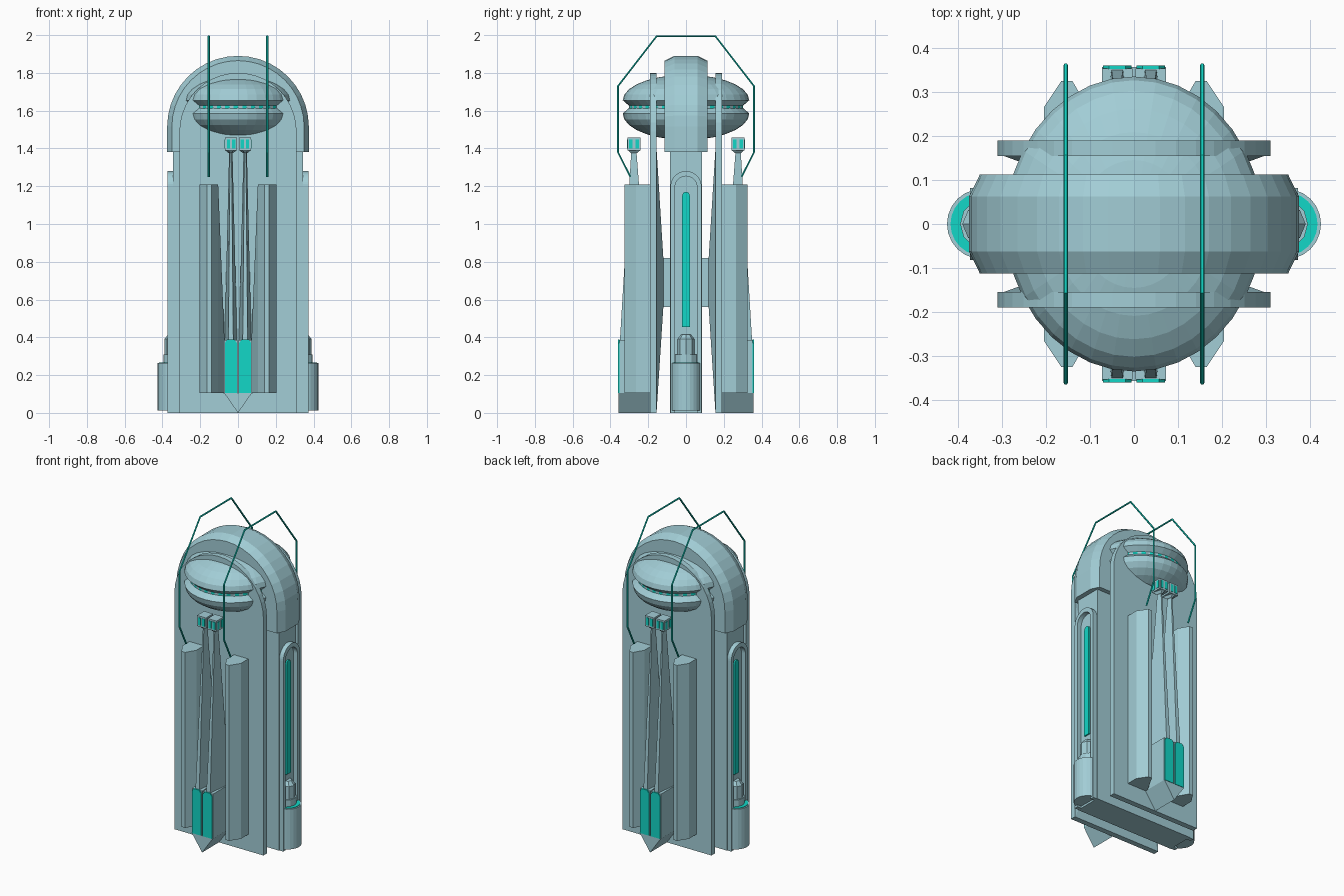
import bpy, bmesh
from math import sin, cos, pi
from mathutils import Vector

cube = bpy.data.objects.get("Cube")
if cube:
    bpy.data.objects.remove(cube, do_unlink=True)


def material(name, rgb):
    m = bpy.data.materials.new(name)
    m.use_nodes = True
    m.diffuse_color = (*rgb, 1)
    m.node_tree.nodes["Principled BSDF"].inputs["Base Color"].default_value = (*rgb, 1)
    return m


STONE = material("pale blue stone", (0.36, 0.61, 0.67))
GLOW = material("bright teal", (0.006, 0.68, 0.57))


def finish(name, bm, mats, mirror):
    bmesh.ops.recalc_face_normals(bm, faces=bm.faces)
    me = bpy.data.meshes.new(name)
    bm.to_mesh(me)
    bm.free()
    for m in mats:
        me.materials.append(m)
    ob = bpy.data.objects.new(name, me)
    bpy.context.collection.objects.link(ob)
    if mirror:
        mod = ob.modifiers.new("mirror", "MIRROR")
        mod.use_axis = tuple(a in mirror for a in "xyz")
        mod.use_mirror_merge = False
    return ob


def loft(name, rings, mat=STONE, mirror="", mats=None, rule=None):
    """Skin a stack of equal-length point rings and cap both ends."""
    bm = bmesh.new()
    vs = [[bm.verts.new(p) for p in r] for r in rings]
    n = len(vs[0])
    for a, b in zip(vs, vs[1:]):
        for i in range(n):
            j = (i + 1) % n
            f = bm.faces.new((a[i], a[j], b[j], b[i]))
            if rule:
                f.material_index = rule(i)
    bm.faces.new(vs[0])
    bm.faces.new(vs[-1])
    return finish(name, bm, mats or [mat], mirror)


def box(name, x0, x1, y0, y1, z0, z1, mat=STONE, mirror=""):
    ring = lambda z: [(x0, y0, z), (x1, y0, z), (x1, y1, z), (x0, y1, z)]
    return loft(name, [ring(z0), ring(z1)], mat, mirror)


def arch(half, bottom, spring, n=20):
    """Round-topped doorway outline as (across, up) pairs."""
    top = [(half * cos(pi * i / n), spring + half * sin(pi * i / n)) for i in range(n + 1)]
    return [(half, bottom)] + top + [(-half, bottom)]


def along_y(pts, y):
    return [(a, y, b) for a, b in pts]


def along_x(pts, x):
    return [(x, a, b) for a, b in pts]


def disc(cx, r, z, n, sx=1.0):
    return [(cx + sx * r * cos(2 * pi * i / n), r * sin(2 * pi * i / n), z) for i in range(n)]


# Central slab and the chamfered arched hood over it
box("core_slab", -0.345, 0.345, -0.085, 0.085, 0, 1.45)
loft("arched_hood", [along_y(arch(r, 1.38, 1.515), y) for r, y in
                     ((0.35, -0.113), (0.375, -0.062), (0.375, 0.062), (0.35, 0.113))])

# Front and back panels, with swelling backs braced through the core
panel = arch(0.31, 0, 1.49)
loft("face_panel", [along_y(panel, -0.19), along_y(panel, -0.155)], mirror="y")


def rect(hx, z0, z1, y):
    return [(-hx, y, z0), (hx, y, z0), (hx, y, z1), (-hx, y, z1)]


loft("panel_swelling", [rect(0.3, 0, 1.4, -0.156), rect(0.2, 0.56, 0.82, -0.12)], mirror="y")
box("cross_brace", -0.2, 0.2, -0.12, 0.12, 0.56, 0.82)

# Side niches: raised arched frame with a glowing strip inside
outer, inner = arch(0.082, 0, 1.198), arch(0.058, 0, 1.195)
frame = outer + inner[::-1]
loft("niche_frame", [along_x(frame, 0.34), along_x(frame, 0.373)], mirror="x")
strip = arch(0.02, 0.455, 1.15, 8)
loft("niche_light", [along_x(strip, 0.34), along_x(strip, 0.354)], GLOW, "x")

# Stepped round base at the foot of each niche
loft("side_drum", [disc(0.345, 0.08, z, 24) for z in (0.012, 0.265)], mirror="x")
loft("drum_light", [disc(0.345, 0.072, z, 24) for z in (0.26, 0.268)], GLOW, "x")
loft("drum_step", [disc(0.335, 0.06, z, 12) for z in (0.26, 0.31)], mirror="x")
loft("drum_pipe", [disc(0.345, r, z, 8) for r, z in
                   ((0.045, 0.3), (0.045, 0.39), (0.025, 0.415))], mirror="x")

# Oval saucer passing through the top: bowl, window band, dome
OVAL = 0.87


def saucer_half(name, rim_z, height):
    steps = [i * pi / 14 for i in range(7)]
    rings = [disc(0, 0.295, 1.62, 36, OVAL)]
    rings += [disc(0, 0.335 * cos(t), rim_z + height * sin(t), 36, OVAL) for t in steps]
    loft(name, rings)


saucer_half("saucer_dome", 1.655, 0.135)
saucer_half("saucer_bowl", 1.585, -0.14)
loft("saucer_windows", [disc(0, 0.303, z, 72, OVAL) for z in (1.585, 1.655)],
     mats=[STONE, GLOW], rule=lambda i: i % 2)


# Faceted buttress columns, splaying inwards at the wall
def column_ring(z, wall_x):
    pts = [(wall_x, -0.185), (0.105, -0.265), (0.14, -0.325),
           (0.165, -0.325), (0.205, -0.265), (0.205, -0.185)]
    return [(x, y, z) for x, y in pts]


loft("buttress_column", [column_ring(0.105, 0.06), column_ring(1.21, 0.105)], mirror="xy")

# Central prow: block, pointed keel and glowing front plates
box("prow_block", 0.003, 0.073, -0.353, -0.185, 0.105, 0.385, mirror="xy")
keel = [(-0.073, 0.105), (0, 0), (0.073, 0.105)]
loft("prow_keel", [along_y(keel, -0.357), along_y(keel, -0.185)], mirror="y")
plate = [(0.006, 0.105), (0.07, 0.105), (0.07, 0.37), (0.057, 0.388), (0.019, 0.388), (0.006, 0.37)]
loft("prow_light", [along_y(plate, -0.36), along_y(plate, -0.352)], GLOW, "xy")


# Tall tapering fins carrying small lanterns
def fin_ring(z, half, front, back):
    c = 0.038
    return [(c - half * 0.4, front, z), (c + half * 0.4, front, z),
            (c + half, back, z), (c - half, back, z)]


loft("tapered_fin", [fin_ring(0.38, 0.033, -0.35, -0.185),
                     fin_ring(1.38, 0.009, -0.29, -0.262)], mirror="xy")
box("lantern", 0.006, 0.068, -0.31, -0.24, 1.39, 1.457, mirror="xy")
loft("lantern_foot", [fin_ring(1.375, 0.012, -0.292, -0.26),
                      fin_ring(1.39, 0.03, -0.308, -0.242)], mirror="xy")
for k, x in enumerate((0.014, 0.042)):
    box(f"lantern_window_{k}", x, x + 0.017, -0.313, -0.309, 1.4, 1.447, GLOW, "xy")
for k, y in enumerate((-0.303, -0.268)):
    box(f"lantern_side_window_{k}", 0.067, 0.071, y, y + 0.02, 1.4, 1.447, GLOW, "xy")

# Glowing cables arcing over the top from column to column
half_path = [(-0.295, 1.25), (-0.36, 1.38), (-0.36, 1.73), (-0.155, 1.995)]
path = half_path + [(-y, z) for y, z in reversed(half_path)]
rings = []
for i, (y, z) in enumerate(path):
    here = Vector((0, y, z))
    before = Vector((0, *path[max(i - 1, 0)]))
    after = Vector((0, *path[min(i + 1, len(path) - 1)]))
    side = (after - before).normalized().cross(Vector((1, 0, 0)))
    rings.append([here + Vector((0.155, 0, 0)) + 0.0055 *
                  (Vector((cos(a), 0, 0)) + side * sin(a)) for a in
                  [k * pi / 3 for k in range(6)]])
loft("arched_cable", rings, GLOW, "x")
